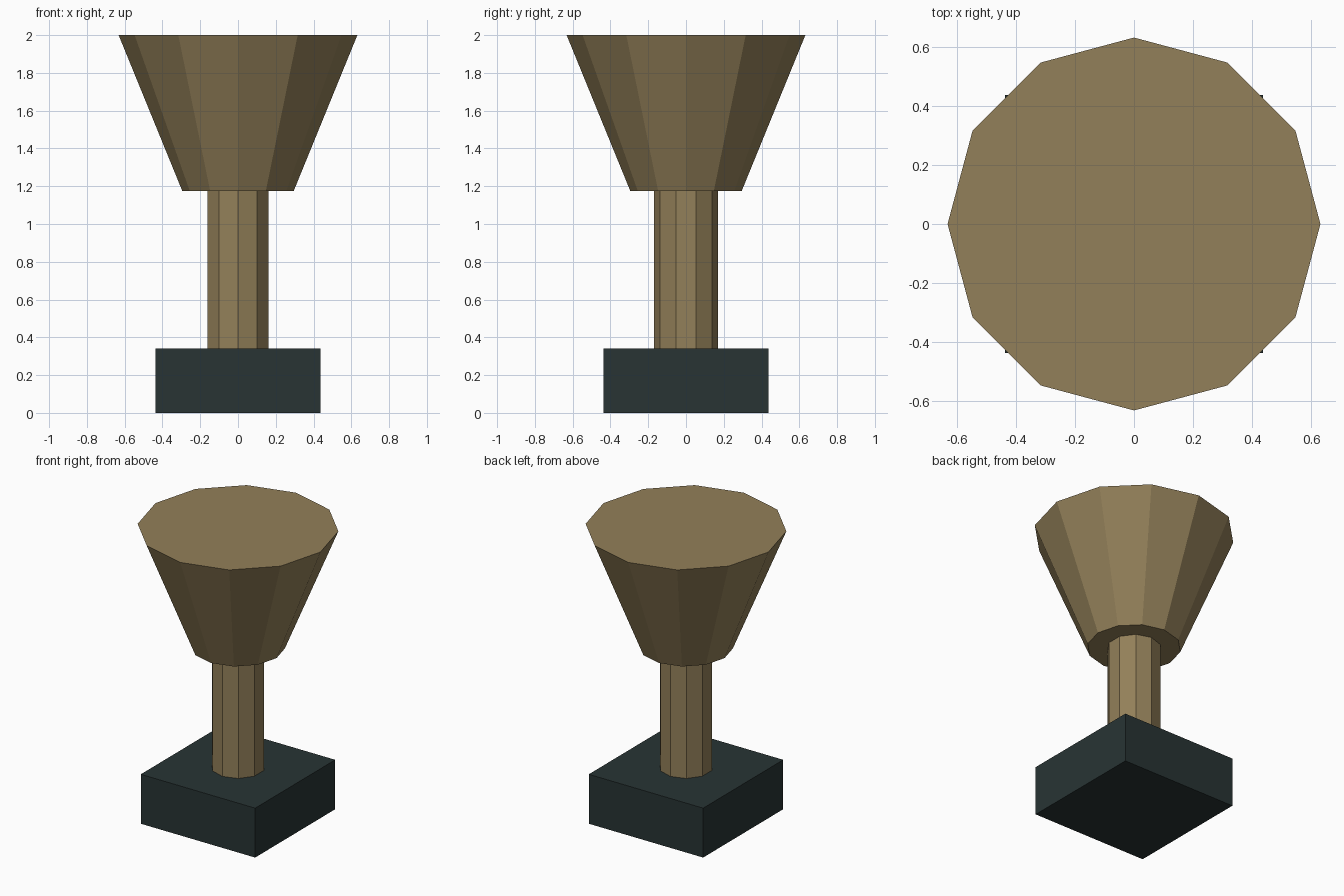
import bpy

cube = bpy.data.objects.get("Cube")
if cube:
    bpy.data.objects.remove(cube, do_unlink=True)


def make_material(name, rgb):
    mat = bpy.data.materials.new(name)
    colour = (*rgb, 1.0)
    mat.diffuse_color = colour
    mat.use_nodes = True
    for node in mat.node_tree.nodes:
        if node.type == 'BSDF_PRINCIPLED':
            node.inputs["Base Color"].default_value = colour
    return mat


def finish(name, mat):
    obj = bpy.context.object
    obj.name = obj.data.name = name
    obj.data.materials.append(mat)
    return obj


def frustum(name, sides, r_bottom, r_top, z_bottom, z_top, mat):
    bpy.ops.mesh.primitive_cone_add(
        vertices=sides, radius1=r_bottom, radius2=r_top,
        depth=z_top - z_bottom, location=(0, 0, (z_bottom + z_top) / 2))
    return finish(name, mat)


tan = make_material("tan brown", (0.29, 0.215, 0.1))
dark = make_material("dark slate", (0.021, 0.034, 0.034))

BASE_TOP, STEM_TOP, HEIGHT = 0.342, 1.175, 2.0

# Square base block
bpy.ops.mesh.primitive_cube_add(size=1, location=(0, 0, BASE_TOP / 2))
base = finish("base", dark)
base.scale = (0.876, 0.876, BASE_TOP)
bpy.ops.object.transform_apply(location=False, rotation=False, scale=True)

# Ten-sided stem and twelve-sided flared head
frustum("stem", 10, 0.17, 0.17, BASE_TOP, STEM_TOP, tan)
frustum("flared_head", 12, 0.295, 0.632, STEM_TOP, HEIGHT, tan)
